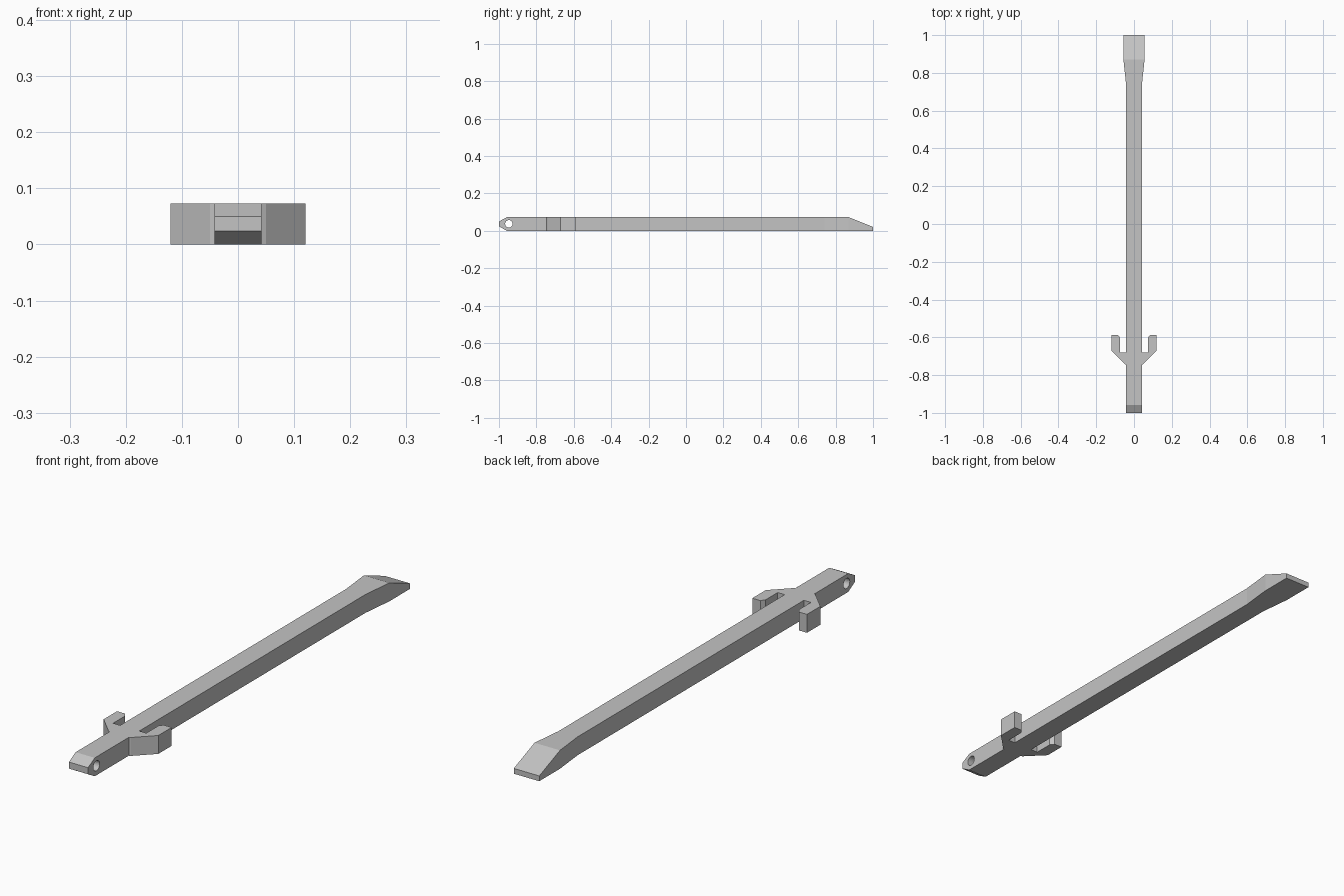
import bpy, bmesh, math
from mathutils import Matrix

if "Cube" in bpy.data.objects:
    bpy.data.objects.remove(bpy.data.objects["Cube"], do_unlink=True)

HEIGHT = 0.073
HALF_WIDTH = 0.042

steel = bpy.data.materials.new("grey steel")
steel.use_nodes = True
grey = (0.55, 0.55, 0.55, 1)
steel.diffuse_color = grey
steel.node_tree.nodes["Principled BSDF"].inputs["Base Color"].default_value = grey


def make_object(name, bm):
    bmesh.ops.recalc_face_normals(bm, faces=bm.faces)
    mesh = bpy.data.meshes.new(name)
    bm.to_mesh(mesh)
    bm.free()
    mesh.materials.append(steel)
    obj = bpy.data.objects.new(name, mesh)
    bpy.context.collection.objects.link(obj)
    return obj


# Bar: rectangular sections along y (y, half width, bottom, top)
stations = [
    (-1.0, HALF_WIDTH, 0.024, 0.05),
    (-0.958, HALF_WIDTH, 0, HEIGHT),
    (0.74, HALF_WIDTH, 0, HEIGHT),
    (0.87, 0.056, 0, HEIGHT),
    (1.0, 0.056, 0, 0.021),
]
bm = bmesh.new()
rings = [[bm.verts.new(p) for p in ((-w, y, lo), (w, y, lo), (w, y, hi), (-w, y, hi))]
         for y, w, lo, hi in stations]
for a, b in zip(rings, rings[1:]):
    for i in range(4):
        j = (i + 1) % 4
        bm.faces.new((a[i], a[j], b[j], b[i]))
bm.faces.new(rings[0])
bm.faces.new(rings[-1])
bar = make_object("chisel_bar", bm)

# Cross hole near the front end
bm = bmesh.new()
bmesh.ops.create_cone(bm, cap_ends=True, segments=24, radius1=0.02, radius2=0.02, depth=0.3,
                      matrix=Matrix.Translation((0, -0.947, HEIGHT / 2 + 0.001))
                      @ Matrix.Rotation(math.pi / 2, 4, "Y"))
cutter = make_object("hole_cutter", bm)
cutter.hide_render = True
cut = bar.modifiers.new("hole", "BOOLEAN")
cut.operation = "DIFFERENCE"
cut.solver = "EXACT"
cut.object = cutter
bpy.context.view_layer.objects.active = bar
bar.select_set(True)
bpy.ops.object.modifier_apply(modifier="hole")
bpy.data.objects.remove(cutter, do_unlink=True)

# Side prongs: one plan outline, mirrored to both sides
outline = [
    (HALF_WIDTH, -0.745), (0.05, -0.741), (0.12, -0.671), (0.12, -0.587),
    (0.085, -0.587), (0.073, -0.603), (0.073, -0.679), (HALF_WIDTH, -0.679),
]
for name, side in (("left_prong", 1), ("right_prong", -1)):
    bm = bmesh.new()
    base = bm.faces.new([bm.verts.new((side * x, y, 0)) for x, y in outline])
    top = bmesh.ops.extrude_face_region(bm, geom=[base], use_keep_orig=True)
    bmesh.ops.translate(bm, vec=(0, 0, HEIGHT),
                        verts=[v for v in top["geom"] if isinstance(v, bmesh.types.BMVert)])
    make_object(name, bm)
